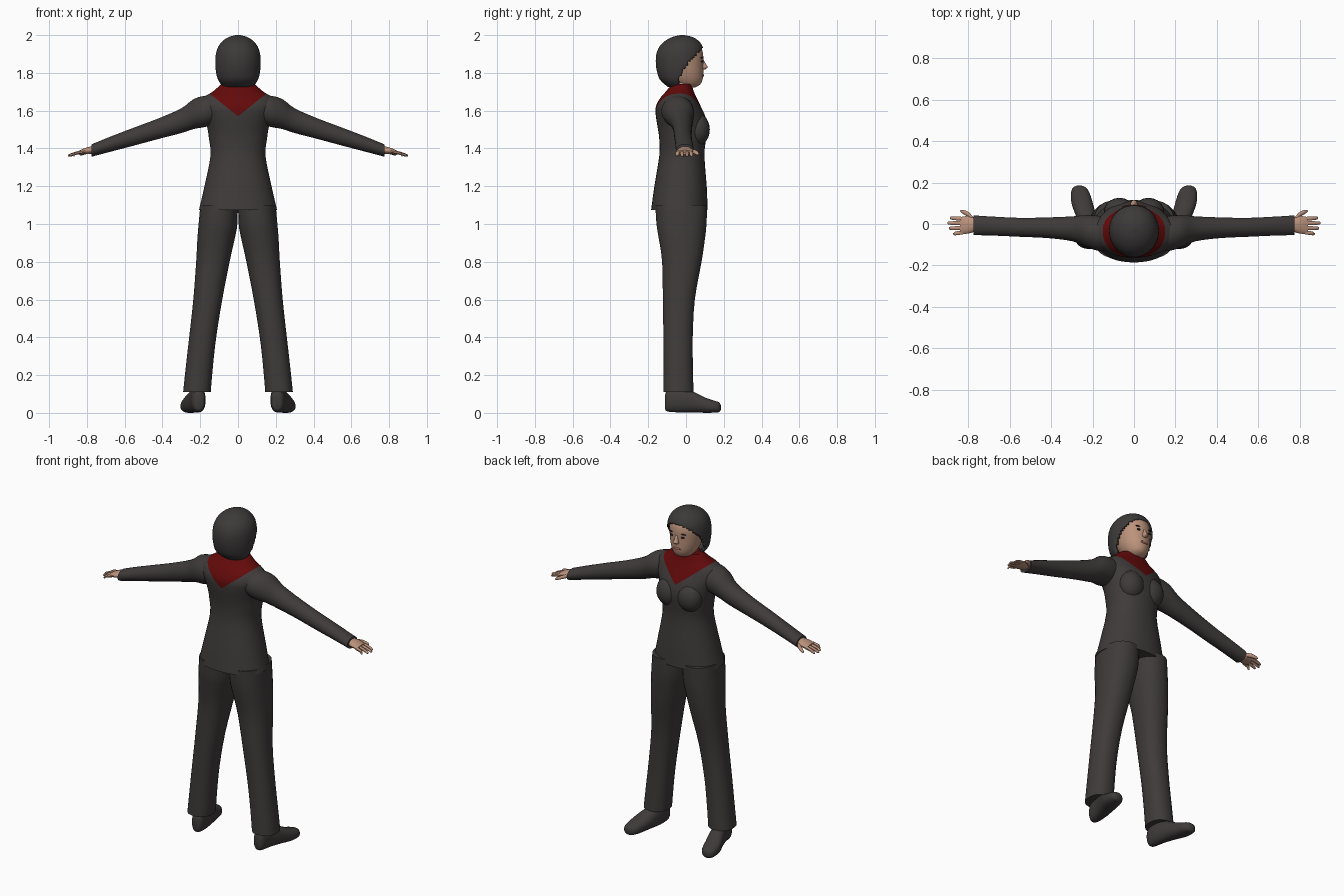
import bpy, bmesh, math
from mathutils import Vector

if "Cube" in bpy.data.objects:
    bpy.data.objects.remove(bpy.data.objects["Cube"])


def material(name, rgb):
    m = bpy.data.materials.new(name)
    m.diffuse_color = (*rgb, 1)
    m.use_nodes = True
    m.node_tree.nodes["Principled BSDF"].inputs["Base Color"].default_value = m.diffuse_color
    return m


CLOTH = material("charcoal cloth", (0.050, 0.043, 0.043))
HAIR = material("dark hair", (0.046, 0.041, 0.041))
SKIN = material("skin", (0.50, 0.29, 0.20))
RED = material("dark red", (0.125, 0.003, 0.003))
LIPS = material("lips", (0.34, 0.12, 0.10))
DARK = material("eye dark", (0.03, 0.02, 0.018))


def smooth_rings(rings, steps):
    """Catmull-Rom interpolation of ring values."""
    out = []
    for i in range(len(rings) - 1):
        p0, p1 = rings[max(i - 1, 0)], rings[i]
        p2, p3 = rings[i + 1], rings[min(i + 2, len(rings) - 1)]
        for k in range(steps):
            t = k / steps
            out.append([0.5 * (2 * b + (c - a) * t + (2 * a - 5 * b + 4 * c - d) * t * t
                               + (3 * b - a - 3 * c + d) * t ** 3)
                        for a, b, c, d in zip(p0, p1, p2, p3)])
    out.append(list(rings[-1]))
    return out


def loft(name, rings, axis, mat, sides=24, steps=3, power=2.0, sx=1, edit=None, extra=()):
    """Rings are (position along axis, centre u, centre v, radius u, radius v).
    Axis z: u=x v=y, axis x: u=y v=z, axis y: u=x v=z."""
    bm = bmesh.new()
    loops = []
    for t, cu, cv, ru, rv in smooth_rings(rings, steps):
        loop = []
        for k in range(sides):
            a = 2 * math.pi * (k + 0.5) / sides
            c, s = math.cos(a), math.sin(a)
            u = cu + ru * math.copysign(abs(c) ** (2 / power), c)
            v = cv + rv * math.copysign(abs(s) ** (2 / power), s)
            p = {"z": (u, v, t), "x": (t, u, v), "y": (u, t, v)}[axis]
            loop.append(bm.verts.new((p[0] * sx, p[1], p[2])))
        loops.append(loop)
    for a, b in zip(loops, loops[1:]):
        for k in range(sides):
            n = (k + 1) % sides
            bm.faces.new((a[k], a[n], b[n], b[k]))
    bm.faces.new(loops[0])
    bm.faces.new(loops[-1])
    bmesh.ops.recalc_face_normals(bm, faces=bm.faces)
    if edit:
        edit(bm)
    return finish(name, bm, mat, extra)


def finish(name, bm, mat, extra=()):
    me = bpy.data.meshes.new(name)
    bm.to_mesh(me)
    bm.free()
    ob = bpy.data.objects.new(name, me)
    for m in (mat, *extra):
        me.materials.append(m)
    bpy.context.collection.objects.link(ob)
    return ob


def ball(name, centre, radii, mat):
    bm = bmesh.new()
    bmesh.ops.create_uvsphere(bm, u_segments=20, v_segments=12, radius=1)
    for v in bm.verts:
        v.co = Vector(c + r * q for c, r, q in zip(centre, radii, v.co))
    return finish(name, bm, mat)


def body(profile):
    """(z, half width, back y, front y) to loft rings."""
    return [(z, 0, (b + f) / 2, w, (f - b) / 2) for z, w, b, f in profile]


# Jacket, with the red neckerchief cut in along a V
def cut_scarf(bm):
    for s in (1, -1):
        bmesh.ops.bisect_plane(bm, geom=bm.verts[:] + bm.edges[:] + bm.faces[:],
                               plane_co=(0, 0, 1.57), plane_no=(-0.8 * s, 0, 1))
    for f in bm.faces:
        c = f.calc_center_median()
        f.material_index = int(c.z > 1.57 + 0.8 * abs(c.x))


loft("jacket", body([
    (1.075, .207, -.185, .115), (1.20, .178, -.168, .110), (1.36, .146, -.142, .098),
    (1.45, .154, -.142, .106), (1.51, .163, -.150, .112), (1.57, .180, -.160, .102),
    (1.62, .198, -.160, .080), (1.665, .190, -.138, .058), (1.70, .135, -.108, .042),
    (1.74, .090, -.075, .030)]), "z", CLOTH, sides=40, power=2.2, edit=cut_scarf, extra=(RED,))

# Neck, face and hair
loft("neck", [(1.66, 0, -.02, .055, .05), (1.77, 0, -.015, .055, .05)], "z", SKIN)
loft("face", body([
    (1.722, .028, -.02, .045), (1.737, .052, -.05, .074), (1.765, .071, -.08, .088),
    (1.80, .084, -.10, .092), (1.85, .094, -.12, .092), (1.90, .096, -.12, .091),
    (1.94, .084, -.10, .076), (1.975, .04, -.05, .035)]), "z", SKIN, sides=32)

HAIRLINE = [(1.70, -.045), (1.77, -.035), (1.82, -.01), (1.86, .02), (1.90, .055), (1.93, .084), (1.945, .2)]


def open_front(bm):
    def front_limit(z):
        for (z0, y0), (z1, y1) in zip(HAIRLINE, HAIRLINE[1:]):
            if z <= z1:
                return y0 + (y1 - y0) * (z - z0) / (z1 - z0)
        return 1
    gone = [f for f in bm.faces
            if f.calc_center_median().y > front_limit(f.calc_center_median().z)]
    bmesh.ops.delete(bm, geom=gone, context="FACES")


hair = loft("hair", body([
    (1.725, .078, -.095, .03), (1.76, .104, -.135, .05), (1.80, .116, -.152, .08),
    (1.85, .120, -.160, .095), (1.90, .117, -.157, .097), (1.94, .104, -.140, .088),
    (1.97, .080, -.110, .066), (1.99, .048, -.072, .034), (2.0, .012, -.03, -.01)]),
    "z", HAIR, sides=64, steps=5, edit=open_front)
shell = hair.modifiers.new("thickness", "SOLIDIFY")
shell.thickness = 0.02
shell.offset = -1

# Face features
loft("nose", [(1.868, 0, .086, .008, .008), (1.845, 0, .092, .011, .015),
              (1.829, 0, .094, .017, .022), (1.818, 0, .088, .012, .012)], "z", SKIN, sides=12)
ball("mouth", (0, .087, 1.787), (.024, .009, .008), LIPS)

for s, side in ((1, "right"), (-1, "left")):
    ball(f"eye_{side}", (s * .036, .084, 1.860), (.014, .005, .006), DARK)
    ball(f"eyebrow_{side}", (s * .038, .083, 1.880), (.019, .006, .0035), DARK)
    ball(f"bust_{side}", (s * .07, .062, 1.50), (.075, .064, .085), CLOTH)

    # Sleeve
    loft(f"sleeve_{side}", [
        (.10, -.045, 1.610, .075, .070), (.17, -.045, 1.597, .085, .083),
        (.235, -.033, 1.582, .076, .080), (.30, -.023, 1.547, .060, .066),
        (.42, -.018, 1.505, .050, .055), (.55, -.016, 1.463, .046, .048),
        (.68, -.010, 1.421, .046, .040), (.775, -.006, 1.389, .048, .033)], "x", CLOTH, sx=s)

    # Hand
    loft(f"palm_{side}", [
        (.76, -.005, 1.392, .030, .022), (.80, -.004, 1.388, .043, .018),
        (.838, -.008, 1.379, .042, .012)], "x", SKIN, sides=16, sx=s)
    for i, (y, tip) in enumerate(((-.041, .872), (-.018, .893), (.004, .900), (.025, .888))):
        loft(f"finger_{i + 1}_{side}", [
            (.825, y, 1.381, .010, .010), (.86, y * 1.1, 1.374, .010, .009),
            (tip - .006, y * 1.15, 1.364, .008, .007), (tip, y * 1.15, 1.362, .003, .003)],
            "x", SKIN, sides=8, steps=2, sx=s)
    loft(f"thumb_{side}", [
        (.775, .020, 1.388, .014, .012), (.80, .046, 1.382, .014, .011),
        (.828, .060, 1.372, .009, .009), (.838, .063, 1.368, .003, .003)],
        "x", SKIN, sides=10, sx=s)

    # Trouser leg
    loft(f"trouser_leg_{side}", [
        (.11, .2175, -.040, .0735, .080), (.25, .204, -.041, .072, .078),
        (.40, .187, -.042, .072, .078), (.60, .160, -.038, .077, .085),
        (.80, .133, -.022, .089, .105), (.93, .115, -.022, .100, .124),
        (1.0, .106, -.024, .103, .133), (1.10, .100, -.025, .100, .138)],
        "z", CLOTH, sides=28, power=2.25, sx=s)

    # Shoe, toes turned outward
    loft(f"shoe_{side}", [
        (-.112, .208, .055, .018, .035), (-.095, .209, .066, .034, .060),
        (-.03, .214, .068, .042, .066), (.04, .232, .057, .049, .055),
        (.10, .250, .041, .052, .041), (.15, .259, .033, .045, .032),
        (.175, .263, .030, .032, .026), (.185, .264, .029, .012, .012)],
        "y", CLOTH, sides=20, power=2.4, sx=s)

# Smooth shading with crisp hems
bpy.ops.object.select_all(action="SELECT")
bpy.context.view_layer.objects.active = hair
bpy.ops.object.shade_smooth_by_angle(angle=math.radians(45))
